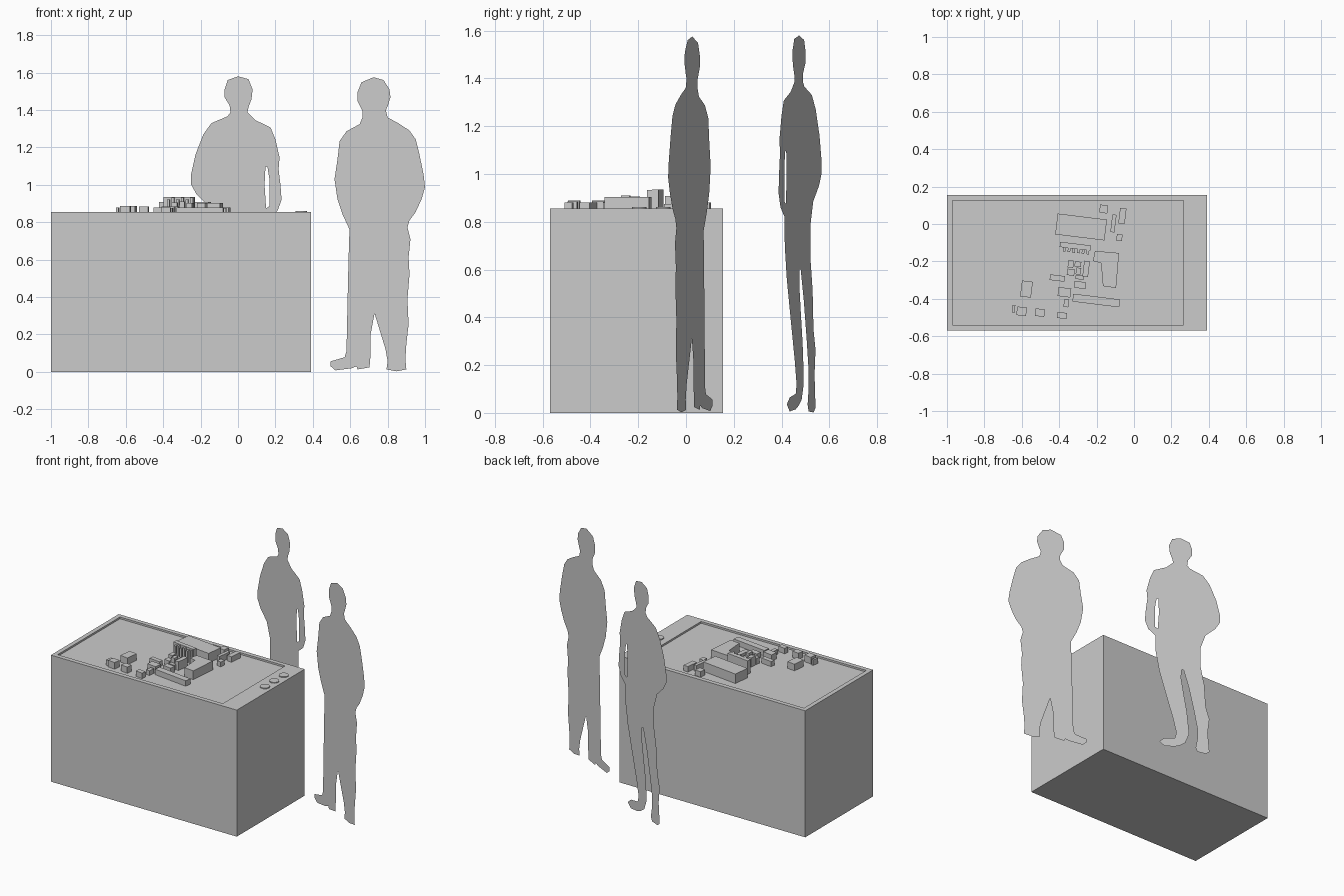
import bpy, bmesh, math
from mathutils import Vector

grey = bpy.data.materials.new("light grey")
grey.diffuse_color = (0.6, 0.6, 0.6, 1)

TOP, FLOOR = 0.855, 0.843      # table rim and recessed display surface


def finish(name, bm):
    me = bpy.data.meshes.new(name)
    bm.to_mesh(me)
    bm.free()
    me.materials.append(grey)
    ob = bpy.data.objects.new(name, me)
    bpy.context.collection.objects.link(ob)
    return ob


def prism(name, outline, z0, z1):
    """Upright block from a plan outline."""
    bm = bmesh.new()
    face = bm.faces.new([bm.verts.new((x, y, z0)) for x, y in outline])
    ext = bmesh.ops.extrude_face_region(bm, geom=[face], use_keep_orig=True)
    for v in ext["geom"]:
        if isinstance(v, bmesh.types.BMVert):
            v.co.z = z1
    bmesh.ops.recalc_face_normals(bm, faces=bm.faces)
    return finish(name, bm)


def block(name, x, y, w, d, top, tilt=-7, base=FLOOR):
    c, s = math.cos(math.radians(tilt)), math.sin(math.radians(tilt))
    pts = [(-w/2, -d/2), (w/2, -d/2), (w/2, d/2), (-w/2, d/2)]
    return prism(name, [(x + a*c - b*s, y + a*s + b*c) for a, b in pts], base, top)


def silhouette(name, loops, x0, y0, slope):
    """Flat standing cut-out; the first loop is the outline, others are holes."""
    bm = bmesh.new()
    for loop in loops:
        vs = [bm.verts.new((x, y0 + slope*(x - x0), z)) for x, z in loop]
        for a, b in zip(vs, vs[1:] + vs[:1]):
            bm.edges.new((a, b))
    bmesh.ops.triangle_fill(bm, use_beauty=True, use_dissolve=False,
                            edges=bm.edges[:], normal=Vector((slope, -1, 0)).normalized())
    bm.normal_update()
    bmesh.ops.reverse_faces(bm, faces=[f for f in bm.faces if f.normal.y > 0])
    return finish(name, bm)


# Table: closed box with a shallow recess, wider rim at the control end
bm = bmesh.new()
outer, inner = (-1, 0.39, -0.57, 0.155), (-0.97, 0.265, -0.54, 0.125)
rings = []
for (xa, xb, ya, yb), z in ((outer, 0), (outer, TOP), (inner, TOP), (inner, FLOOR)):
    rings.append([bm.verts.new(p) for p in
                  ((xa, ya, z), (xb, ya, z), (xb, yb, z), (xa, yb, z))])
for r, q in zip(rings, rings[1:]):
    for i in range(4):
        j = (i + 1) % 4
        bm.faces.new((r[i], r[j], q[j], q[i]))
bm.faces.new(rings[0][::-1])
bm.faces.new(rings[-1])
bmesh.ops.recalc_face_normals(bm, faces=bm.faces)
finish("display_table", bm)

# Round control buttons
for i, y in enumerate((-0.195, -0.095, 0.005)):
    circle = [(0.338 + 0.03*math.cos(a), y + 0.03*math.sin(a))
              for a in (k*math.tau/20 for k in range(20))]
    prism(f"button_{i}", circle, TOP, TOP + 0.006)

# City blocks: x, y, width, depth, top
blocks = [
    (-0.283, -0.016, 0.265, 0.112, 0.907), (-0.162, 0.080, 0.043, 0.043, 0.880),
    (-0.110, 0.003, 0.022, 0.095, 0.885), (-0.062, 0.043, 0.034, 0.083, 0.880),
    (-0.078, -0.072, 0.030, 0.036, 0.875), (-0.288, -0.326, 0.062, 0.036, 0.880),
    (-0.410, -0.289, 0.080, 0.030, 0.878), (-0.372, -0.365, 0.068, 0.048, 0.885),
    (-0.362, -0.423, 0.026, 0.042, 0.875), (-0.202, -0.409, 0.252, 0.042, 0.880),
    (-0.575, -0.348, 0.058, 0.085, 0.888), (-0.644, -0.454, 0.014, 0.042, 0.880),
    (-0.601, -0.467, 0.052, 0.046, 0.888), (-0.503, -0.474, 0.050, 0.040, 0.885),
    (-0.385, -0.489, 0.052, 0.032, 0.880),
]
for i, b in enumerate(blocks):
    block(f"city_block_{i}", *b)

# L-shaped building
prism("corner_building", [(-0.209, -0.144), (-0.080, -0.155), (-0.096, -0.342),
                          (-0.166, -0.332), (-0.176, -0.209), (-0.219, -0.198)],
      FLOOR, 0.903)

# Tall hall with a row of buttresses on its front
block("tall_hall", -0.314, -0.119, 0.165, 0.028, 0.935)
for i in range(6):
    x = -0.372 + i*0.025
    block(f"buttress_{i}", x, -0.142 - 0.12*(x + 0.314), 0.014, 0.024,
          0.932 if i % 2 else 0.922)

# Central cluster of small overlapping volumes
cluster = [(-0.338, -0.215, 0.030, 0.040, 0.905), (-0.300, -0.215, 0.034, 0.028, 0.893),
           (-0.256, -0.240, 0.030, 0.085, 0.902), (-0.338, -0.258, 0.040, 0.034, 0.885),
           (-0.297, -0.252, 0.026, 0.036, 0.910), (-0.290, -0.285, 0.045, 0.022, 0.878)]
for i, b in enumerate(cluster):
    block(f"cluster_block_{i}", *b)

# Standing visitor behind the table, with a gap between arm and body
body = [(0, 1.58), (.056, 1.565), (.078, 1.51), (.072, 1.457), (.056, 1.415), (.051, 1.388),
        (.094, 1.345), (.174, 1.307), (.2, 1.243), (.222, 1.147), (.217, 1.083), (.227, 1.0),
        (.233, .92), (.211, .86), (.165, .82), (.163, .7), (.14, .56), (.096, .39),
        (.051, .22), (.03, .12), (.04, .08), (.107, .065), (.14, .035), (.107, .006),
        (.04, .015), (.007, .03), (-.027, .056), (-.05, .12), (-.05, .16), (-.038, .29),
        (-.016, .43), (0, .54), (-.005, .6), (-.016, .6), (-.05, .475), (-.083, .31),
        (-.105, .18), (-.105, .1), (-.094, .035), (-.105, .006), (-.16, .002), (-.183, .02),
        (-.172, .16), (-.183, .265), (-.16, .35), (-.15, .515), (-.127, .64), (-.127, .79),
        (-.157, .885), (-.222, .95), (-.25, 1.0), (-.25, 1.06), (-.227, 1.163), (-.185, 1.27),
        (-.142, 1.33), (-.056, 1.366), (-.04, 1.388), (-.045, 1.425), (-.072, 1.468),
        (-.072, 1.51), (-.055, 1.56)]
arm_gap = [(.147, 1.1), (.158, 1.093), (.168, 1.03), (.168, .885), (.15, .875), (.142, 1.0)]
silhouette("visitor_behind", [body, arm_gap], -0.25, 0.567, -0.372)

# Standing visitor beside the table
body = [(.725, 1.575), (.778, 1.56), (.81, 1.51), (.815, 1.468), (.8, 1.42), (.79, 1.398),
        (.8, 1.36), (.858, 1.329), (.917, 1.29), (.95, 1.243), (.97, 1.163), (.992, 1.056),
        (1.0, .987), (.981, .922), (.949, .853), (.917, .81), (.906, .773), (.922, .709),
        (.912, .612), (.917, .521), (.906, .388), (.912, .254), (.9, .147), (.895, .067),
        (.9, .013), (.848, .003), (.794, .013), (.8, .056), (.789, .12), (.73, .313),
        (.709, .2), (.709, .094), (.703, .024), (.639, .013), (.634, .03), (.607, .019),
        (.521, .008), (.495, .03), (.495, .056), (.57, .078), (.58, .11), (.586, .388),
        (.591, .602), (.596, .762), (.559, .842), (.532, .922), (.516, 1.03), (.532, 1.136),
        (.543, 1.233), (.58, 1.286), (.65, 1.324), (.666, 1.361), (.666, 1.393),
        (.639, 1.447), (.639, 1.495), (.66, 1.548)]
silhouette("visitor_beside", [body], 0.495, 0.111, -0.368)
